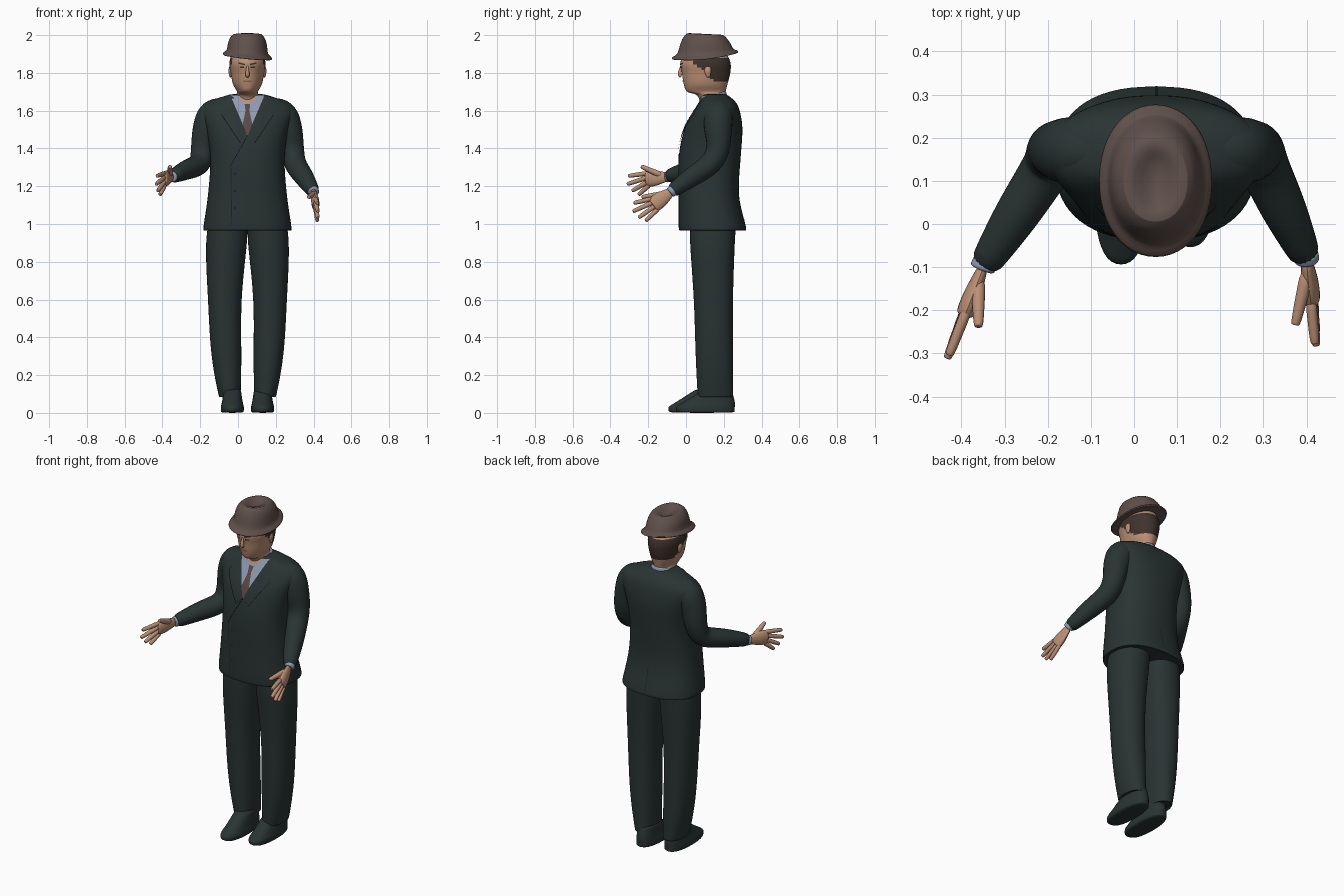
import bpy, bmesh, math
from mathutils import Vector
from mathutils.bvhtree import BVHTree

if "Cube" in bpy.data.objects:
    bpy.data.objects.remove(bpy.data.objects["Cube"])

MID = .05  # x of the body's centre line
SIDES = (("right", -1), ("left", 1))
ACROSS = Vector((1, 0, 0))


def material(name, *rgb):
    m = bpy.data.materials.new(name)
    m.use_nodes = True
    m.diffuse_color = (*rgb, 1)
    shader = m.node_tree.nodes["Principled BSDF"]
    shader.inputs["Base Color"].default_value = (*rgb, 1)
    shader.inputs["Roughness"].default_value = .8
    return m


suit = material("dark green cloth", .022, .034, .033)
seam = material("seam shadow", .01, .014, .014)
felt = material("brown felt", .115, .08, .07)
skin = material("skin", .5, .28, .18)
hair = material("dark brown hair", .05, .033, .026)
shirt = material("pale blue shirt", .28, .32, .44)
silk = material("brown tie", .1, .065, .058)
lip = material("lips", .3, .13, .09)


def finish(name, bm, mat, rounded=True):
    mesh = bpy.data.meshes.new(name)
    bm.to_mesh(mesh)
    bm.free()
    ob = bpy.data.objects.new(name, mesh)
    bpy.context.collection.objects.link(ob)
    mesh.materials.append(mat)
    if rounded:
        ob.modifiers.new("rounding", "SUBSURF")
    bpy.ops.object.select_all(action="DESELECT")
    ob.select_set(True)
    bpy.context.view_layer.objects.active = ob
    bpy.ops.object.shade_smooth_by_angle(angle=math.radians(60))
    return ob


def flow(rows, steps):
    """Fill in rows along a smooth curve through the given ones."""
    rows = [Vector(r) for r in rows]
    out = []
    for i in range(len(rows) - 1):
        a, b = rows[i], rows[i + 1]
        slope_a = (b - rows[max(i - 1, 0)]) / 2
        slope_b = (rows[min(i + 2, len(rows) - 1)] - a) / 2
        for k in range(steps):
            t = k / steps
            ease = t * t * (3 - 2 * t)
            out.append(a.lerp(b, ease) + slope_a * t * (1 - t) ** 2 - slope_b * t * t * (1 - t))
    return out + [rows[-1]]


def skin_rings(name, rings, mat):
    """Join rings of points into one closed skin."""
    bm = bmesh.new()
    loops = [[bm.verts.new(p) for p in ring] for ring in rings]
    for a, b in zip(loops, loops[1:]):
        for i in range(len(a)):
            bm.faces.new((a[i - 1], a[i], b[i], b[i - 1]))
    bm.faces.new(loops[0])
    bm.faces.new(loops[-1])
    bmesh.ops.recalc_face_normals(bm, faces=bm.faces)
    return finish(name, bm, mat)


def loft(name, rows, mat, n=24, power=2, x=MID, bend=None, steps=3):
    """Stack of rounded rings; each row is height, half width, front y, back y."""
    rings = []
    for z, r, front, back in flow(rows, steps):
        ring = []
        for k in range(n):
            c, s = math.cos(math.tau * k / n), math.sin(math.tau * k / n)
            c = math.copysign(abs(c) ** (2 / power), c)
            s = math.copysign(abs(s) ** (2 / power), s)
            p = Vector((x + r * c, (front + back + (back - front) * s) / 2, z))
            ring.append(p + bend(p) if bend else p)
        rings.append(ring)
    return skin_rings(name, rings, mat)


def tube(name, path, mat, n=12, flat=1, steps=3):
    """Tapering limb along a path of (point, radius) pairs."""
    path = flow([(*p, r) for p, r in path], steps)
    pts = [Vector(p[:3]) for p in path]
    rings = []
    for i, p in enumerate(pts):
        d = (pts[min(i + 1, len(pts) - 1)] - pts[max(i - 1, 0)]).normalized()
        u = d.cross(ACROSS).normalized()
        v = u.cross(d) * flat
        turns = [math.tau * k / n for k in range(n)]
        rings.append([p + (u * math.cos(t) + v * math.sin(t)) * path[i][3] for t in turns])
    return skin_rings(name, rings, mat)


def patch(name, body, corners, mat, lift=.004, n=8, side=-1):
    """Thin four-cornered sheet laid on a body; corners are (x from centre, z)."""
    tree = BVHTree.FromObject(body, bpy.context.evaluated_depsgraph_get())
    a, b, c, d = [Vector(p) for p in corners]
    bm = bmesh.new()
    grid = []
    for i in range(n + 1):
        row = []
        for j in range(n + 1):
            q = a.lerp(b, i / n).lerp(d.lerp(c, i / n), j / n)
            start = Vector((MID + q.x, side, q.y))
            hit = tree.ray_cast(start, Vector((0, -side, 0)))[0]
            hit = hit or tree.find_nearest(Vector((MID + q.x, 0, q.y)))[0]
            row.append(bm.verts.new(hit + Vector((0, side * lift, 0))))
        grid.append(row)
    for i in range(n):
        for j in range(n):
            bm.faces.new((grid[i][j], grid[i + 1][j], grid[i + 1][j + 1], grid[i][j + 1]))
    bm.normal_update()
    if sum(f.normal.y for f in bm.faces) * side < 0:
        bmesh.ops.reverse_faces(bm, faces=bm.faces)
    return finish(name, bm, mat, False)


def band(top, top_half, bottom, bottom_half, x=0, rise=0):
    """Corners of a four-sided shape; rise lifts its right-hand end."""
    return [(x - top_half, top), (x + top_half, top + rise),
            (x + bottom_half, bottom + rise), (x - bottom_half, bottom)]


def strip(a, b, width=.004):
    return [a, (a[0] + width, a[1]), (b[0] + width, b[1]), b]


def mirrored(corners, s):
    return [(s * x, z) for x, z in corners]


# jacket body
jacket = loft("jacket", [(.97, .228, -.03, .31), (.98, .235, -.04, .32), (1.15, .21, -.04, .28),
                         (1.35, .197, -.04, .29), (1.5, .22, -.01, .3), (1.6, .25, .045, .285),
                         (1.65, .2, .075, .26), (1.69, .08, .09, .21)], suit, 32, 2.4)

# sleeves, cuffs and hands
for side, s in SIDES:
    wrist = Vector((-.35, -.1, 1.25) if s < 0 else (.4, -.08, 1.17))
    aim = Vector((-.35, -.9, -.1) if s < 0 else (.1, -.8, -.6)).normalized()
    lean = .25 if s < 0 else .7
    up = aim.cross(ACROSS).normalized()
    elbow = Vector((MID + s * .253, .13, 1.32))
    shoulder = [((MID + s * x, .17, z), r) for x, z, r in
                [(.1, 1.62, .05), (.18, 1.585, .08), (.218, 1.5, .075), (.238, 1.4, .063)]]
    tube(side + "_sleeve", shoulder + [(elbow, .06), (elbow.lerp(wrist, .5), .053),
                                       (wrist, .036)], suit, 14)
    tube(side + "_cuff", [(wrist - aim * .02, .03), (wrist + aim * .008, .031)], shirt)
    knuckles = wrist + aim * .11
    tube(side + "_palm", [(wrist, .025), (wrist.lerp(knuckles, .6), .043),
                          (knuckles, .044), (knuckles + aim * .01, .034)], skin, 10, .5)
    for i in range(4):
        turn = lean - .38 * i
        reach = .12 - .01 * abs(i - 1)
        base = knuckles + up * (1.5 - i) * .02 - aim * .01
        tip = knuckles + (aim * math.cos(turn) + up * math.sin(turn)) * reach
        tube(f"{side}_finger_{i + 1}", [(base, .014), (base.lerp(tip, .9), .012), (tip, .006)], skin, 8)
    base = wrist + aim * .03 + up * .01
    tip = wrist + aim * .14 + up * .07 - ACROSS * s * .04
    tube(side + "_thumb", [(base, .019), (base.lerp(tip, .9), .013), (tip, .007)], skin, 8)

# trousers and shoes
for side, s in SIDES:
    loft(side + "_trouser_leg", [(1.04, .1, .02, .27), (.9, .11, .02, .26), (.6, .09, .04, .25),
                                 (.3, .08, .05, .25), (.1, .06, .06, .25), (.09, .055, .065, .245)],
         suit, 20, 2.2, bend=lambda p: ACROSS * s * (.12 - .1 * (p.z - .6) ** 2))
    loft(side + "_shoe", [(0, .06, -.09, .22), (.03, .062, -.095, .22), (.06, .055, -.05, .22),
                          (.13, .045, .06, .2)], suit, 20, 2.4, MID + s * .08,
         lambda p: Vector((0, .02 + s * .02, 0)))

# shirt, tie, lapels, closure and vent
patch("shirt_front", jacket, band(1.68, .09, 1.47, .003), shirt)
patch("throat", jacket, band(1.69, .05, 1.635, .002), skin, .008)
patch("tie_knot", jacket, band(1.635, .015, 1.6, .01), silk, .009)
patch("tie_blade", jacket, band(1.6, .01, 1.53, .025), silk, .007)
patch("tie_end", jacket, band(1.53, .025, 1.47, .003), silk, .007)
for side, s in SIDES:
    top, notch, foot = (-.09, 1.68), (-.14, 1.58), (-.04, 1.43)
    patch(side + "_lapel", jacket, mirrored([top, notch, foot, (0, 1.47)], s), suit, .007)
    patch(side + "_lapel_edge", jacket, mirrored(strip(notch, foot), s), seam, .009)
closure = (-.09, 1.31)
patch("closure_upper", jacket, strip((0, 1.47), closure), seam, .008)
patch("closure_lower", jacket, strip(closure, (-.085, .99)), seam)
patch("back_vent", jacket, strip((0, 1.13), (0, .99)), seam, side=1)
for i in range(3):
    z = 1.27 - i * .09
    patch(f"button_{i + 1}", jacket, band(z, .005, z - .01, .005, -.065), seam)
loft("shirt_collar", [(1.65, .078, .075, .22), (1.7, .063, .075, .212)], shirt,
     bend=lambda p: Vector((0, 0, .35 * (p.y - .18))))

# head with hair over the back and sides
head = loft("head", [(1.62, .06, .08, .21), (1.68, .06, .06, .21), (1.7, .055, .005, .21),
                     (1.74, .077, -.012, .22), (1.8, .089, -.022, .235), (1.86, .096, -.03, .235),
                     (1.93, .07, .01, .2)], skin, 36, steps=4)
head.data.materials.append(hair)
for f in head.data.polygons:
    x, y, z = f.center
    f.material_index = int(y > .04 and max(1.76, 1.885 - .8 * y) < z < 1.88)

# nose and ears
tube("nose", [((MID, -.024, 1.84), .005), ((MID, -.034, 1.795), .012),
              ((MID, -.024, 1.782), .01)], skin, 8)
for side, s in SIDES:
    loft(side + "_ear", [(1.775, .004, .11, .125), (1.81, .012, .095, .135), (1.835, .005, .1, .13)],
         skin, 10, x=MID + s * .09)

# painted face
for side, s in SIDES:
    patch(side + "_brow", head, mirrored(band(1.848, .017, 1.84, .017, .03, .008), s), hair, .003, 4)
    patch(side + "_eye", head, mirrored(band(1.834, .011, 1.826, .011, .028), s), hair, .003, 4)
patch("mouth", head, band(1.76, .025, 1.752, .02), lip, .003, 4)


# hat with tilted brim and dented crown
def tilt(p):
    x, y = p.x - MID, p.y - .1
    if p.z > 1.95:
        return Vector((0, 0, -.05 * y))
    return Vector((0, 0, .1 * y - .1 * x - .15 * max(0, abs(x) - .09)))


loft("hat", [(1.89, .1, -.03, .23), (1.887, .135, -.082, .283), (1.9, .132, -.078, .278),
             (1.908, .11, -.05, .25), (1.93, .108, -.042, .245), (1.98, .1, -.022, .225),
             (2.01, .075, .005, .2), (2.005, .05, .03, .17), (1.98, .015, .06, .14)],
     felt, power=2.1, bend=tilt, steps=1)
